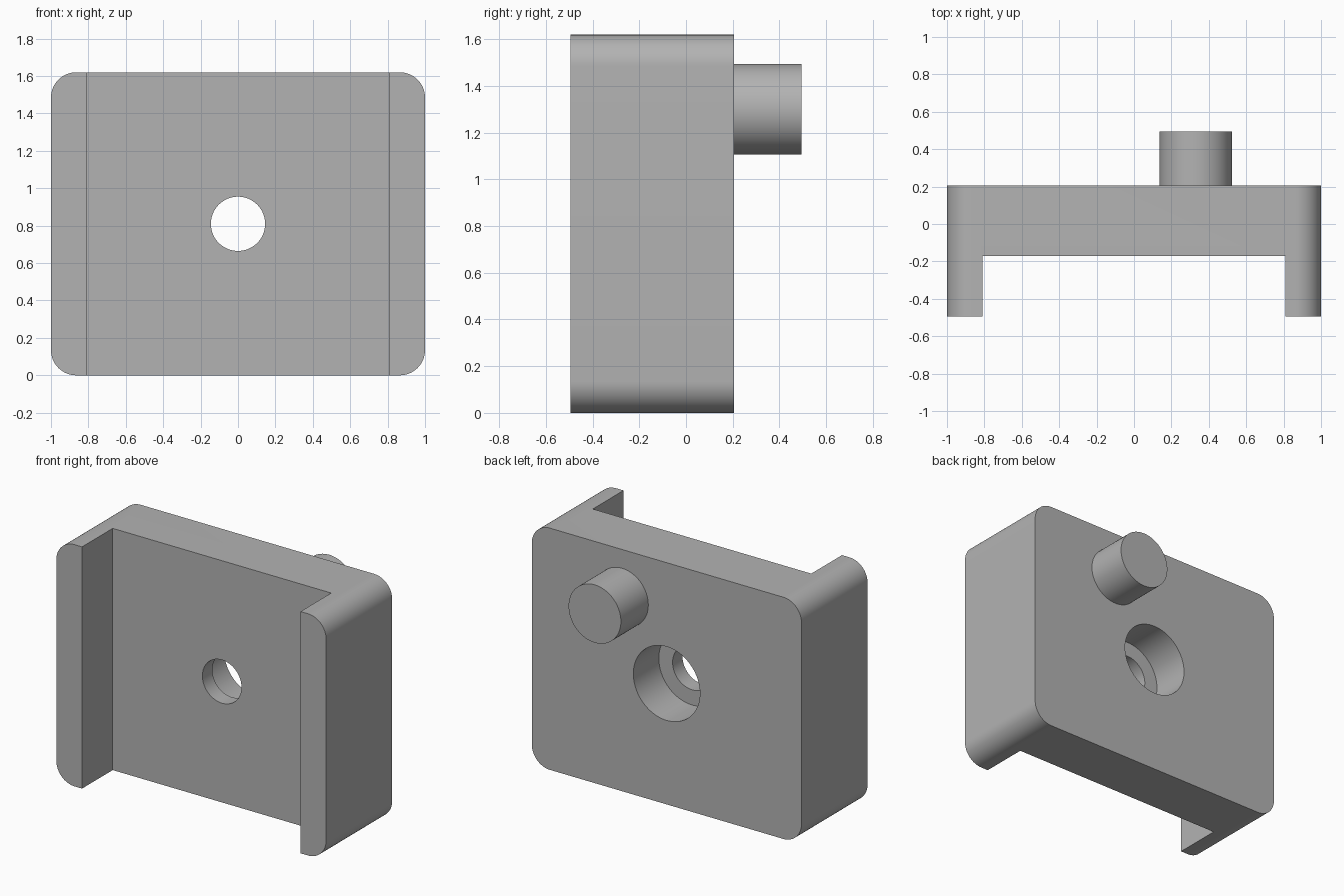
import bpy
import math
from math import pi, cos, sin

cube = bpy.data.objects.get("Cube")
if cube:
    bpy.data.objects.remove(cube, do_unlink=True)

WIDTH, HEIGHT, CORNER = 2.0, 1.62, 0.135
FRONT, BACK, FLOOR, STEP, PEG_END = -0.495, 0.205, -0.17, -0.065, 0.495
MID = HEIGHT / 2

grey = bpy.data.materials.new("plain grey")
grey.use_nodes = True
colour = (0.45, 0.45, 0.45, 1)
grey.diffuse_color = colour
grey.node_tree.nodes["Principled BSDF"].inputs["Base Color"].default_value = colour


def circle(cx, cz, radius, steps=96):
    return [(cx + radius * cos(2 * pi * i / steps), cz + radius * sin(2 * pi * i / steps))
            for i in range(steps)]


def rounded_rectangle(width, height, radius, steps=16):
    points = []
    for corner, (sx, sz) in enumerate([(1, 1), (-1, 1), (-1, -1), (1, -1)]):
        for i in range(steps + 1):
            a = (corner + i / steps) * pi / 2
            points.append((sx * (width / 2 - radius) + radius * cos(a),
                           MID + sz * (height / 2 - radius) + radius * sin(a)))
    return points


def prism(name, profile, y0, y1, open_front=False):
    """Extrude an x-z outline from y0 to y1 (y0 < y1)."""
    n = len(profile)
    verts = [(x, y, z) for y in (y0, y1) for x, z in profile]
    faces = [(i, i + n, (i + 1) % n + n, (i + 1) % n) for i in range(n)]
    faces.append(tuple(reversed(range(n, 2 * n))))
    if not open_front:
        faces.append(tuple(range(n)))
    mesh = bpy.data.meshes.new(name)
    mesh.from_pydata(verts, [], faces)
    mesh.materials.append(grey)
    obj = bpy.data.objects.new(name, mesh)
    bpy.context.collection.objects.link(obj)
    return obj


def select_only(obj):
    bpy.ops.object.select_all(action='DESELECT')
    obj.select_set(True)
    bpy.context.view_layer.objects.active = obj


def cut(obj, cutter):
    cutter.hide_render = True
    mod = obj.modifiers.new("cut", 'BOOLEAN')
    mod.operation = 'DIFFERENCE'
    mod.solver = 'EXACT'
    mod.object = cutter
    select_only(obj)
    bpy.ops.object.modifier_apply(modifier=mod.name)
    bpy.data.objects.remove(cutter, do_unlink=True)


# Channel-shaped block with rounded outer corners
body = prism("channel_body", rounded_rectangle(WIDTH, HEIGHT, CORNER), FRONT, BACK)

# Wide front recess between the two side walls
recess = [(-0.81, -0.2), (0.81, -0.2), (0.81, HEIGHT + 0.2), (-0.81, HEIGHT + 0.2)]
cut(body, prism("recess_cutter", recess, FRONT - 0.2, FLOOR))

# Through hole with a wider counterbore from the back
cut(body, prism("hole_cutter", circle(0, MID, 0.145), FRONT, BACK + 0.2))
cut(body, prism("counterbore_cutter", circle(0, MID, 0.247), STEP, BACK + 0.2))

# Round peg on the back
peg = prism("back_peg", circle(0.33, 1.30, 0.194), BACK, PEG_END, open_front=True)

for part in (body, peg):
    select_only(part)
    bpy.ops.object.shade_smooth_by_angle(angle=math.radians(30))
